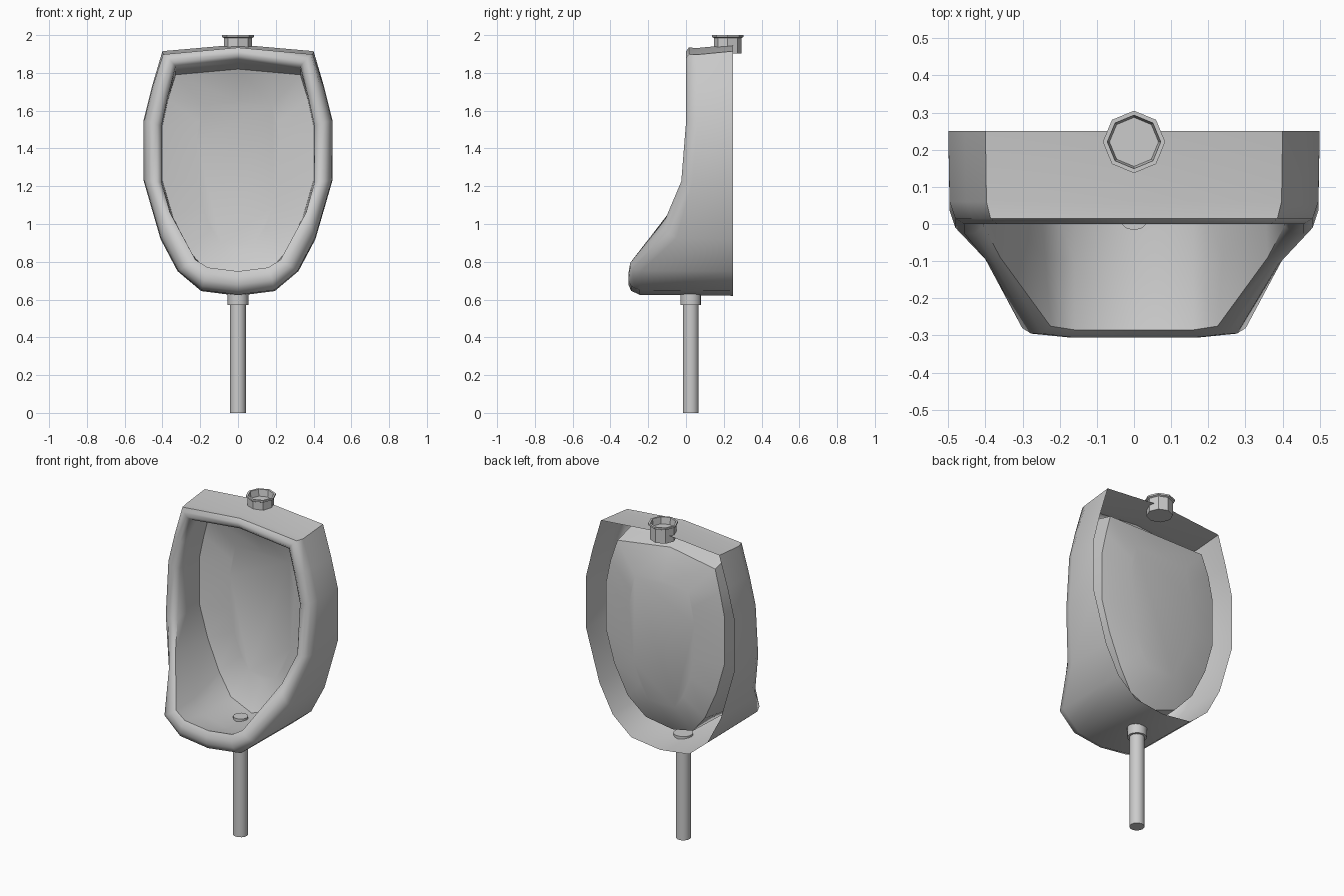
import bpy, bmesh, math
from mathutils import Vector

if "Cube" in bpy.data.objects:
    bpy.data.objects.remove(bpy.data.objects["Cube"])

# half outlines (x, z) from top centre to bottom centre, plus depth of the front edge
OUT = [(0, 1.95), (.40, 1.915), (.455, 1.73), (.5, 1.55), (.5, 1.23),
       (.41, .92), (.32, .75), (.195, .645), (0, .62)]
INN = [(0, 1.87), (.33, 1.835), (.37, 1.68), (.405, 1.52), (.405, 1.22),
       (.36, 1.06), (.225, .81), (.16, .77), (0, .75)]
FRONT_Y = [0, 0, 0, 0, -.025, -.11, -.295, -.305, -.305]
# deep edge of the bowl (x, y, z)
DEEP = [(0, .15, 1.82), (.33, .19, 1.79), (.37, .2, 1.66), (.40, .2, 1.52), (.40, .2, 1.23),
        (.345, .2, 1.04), (.26, .19, .86), (.16, .16, .745), (0, .13, .70)]


def finish(name, bm, angle):
    bmesh.ops.recalc_face_normals(bm, faces=bm.faces)
    me = bpy.data.meshes.new(name)
    bm.to_mesh(me)
    bm.free()
    ob = bpy.data.objects.new(name, me)
    bpy.context.collection.objects.link(ob)
    bpy.ops.object.select_all(action='DESELECT')
    bpy.context.view_layer.objects.active = ob
    ob.select_set(True)
    bpy.ops.object.shade_smooth_by_angle(angle=math.radians(angle))
    return ob


def bridge(bm, rings):
    loops = [[bm.verts.new(p) for p in r] for r in rings]
    n = len(loops[0])
    for a, b in zip(loops, loops[1:]):
        for i in range(n):
            j = (i + 1) % n
            bm.faces.new((a[i], a[j], b[j], b[i]))
    return loops


def mirrored(half):
    return half + [(-x, y, z) for x, y, z in half[-2:0:-1]]


def rim(t, dy):
    """Half ring between the outer outline (t=0) and the opening (t=1)."""
    return [(a[0] + (b[0] - a[0]) * t, y + dy, a[1] + (b[1] - a[1]) * t)
            for a, b, y in zip(OUT, INN, FRONT_Y)]


def lathe(name, profile, y, sides, angle=40):
    """Closed turned part; profile is (radius, z), ends are capped."""
    bm = bmesh.new()
    rings = [[(r * math.cos(k * math.tau / sides), y + r * math.sin(k * math.tau / sides), z)
              for k in range(sides)] for r, z in profile]
    loops = bridge(bm, rings)
    bm.faces.new(loops[0])
    bm.faces.new(loops[-1])
    return finish(name, bm, angle)


# ceramic body: open back, outer wall, rounded rim, bowl and bowl back
back = [(x, .25, z) for x, z in OUT]
outer = [(x, y, z - (.015 if z > 1.8 else 0)) for x, y, z in rim(.04, .06)]
lip = rim(1, .02)
mid = []
for i, (a, b) in enumerate(zip(lip, DEEP)):
    p = Vector(a).lerp(Vector(b), .4)
    p.z -= .025 if i > 5 else 0
    mid.append(tuple(p))
panel = [(x * .55, .235, 1.25 + (z - 1.25) * .7) for x, y, z in DEEP]
bm = bmesh.new()
loops = bridge(bm, [mirrored(h) for h in
                    (back, outer, rim(.2, .015), rim(.45, 0), rim(.75, 0), lip, mid, DEEP, panel)])
bm.faces.new(loops[-1])
finish("urinal_body", bm, 50)

# drain in the bowl floor, waste pipe and its collar
lathe("drain_cap", [(.042, .68), (.042, .722)], .025, 12)
lathe("waste_pipe", [(.042, 0), (.042, .60)], .025, 16)
lathe("pipe_collar", [(.055, .57), (.055, .64)], .025, 16)

# water inlet cup on top
lathe("water_inlet", [(.074, 1.902), (.074, 1.985), (.084, 1.99), (.084, 2.0),
                      (.072, 2.0), (.066, 1.96)], .221, 8, 30)
